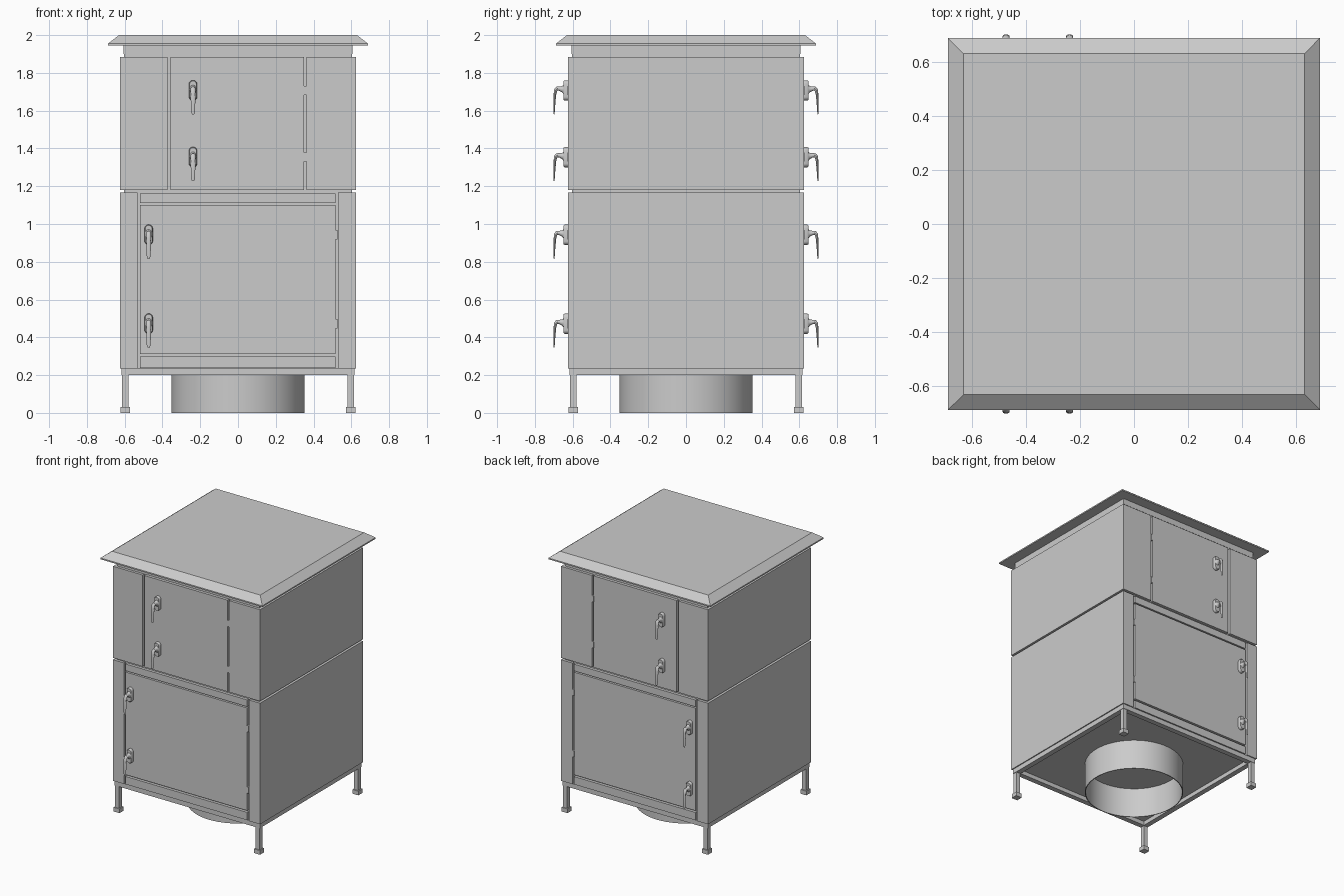
import bpy, bmesh
from math import sin, cos, pi, radians

if "Cube" in bpy.data.objects:
    bpy.data.objects.remove(bpy.data.objects["Cube"])


def finish(name, bm, smooth=False):
    bmesh.ops.recalc_face_normals(bm, faces=bm.faces[:])
    me = bpy.data.meshes.new(name)
    bm.to_mesh(me)
    bm.free()
    ob = bpy.data.objects.new(name, me)
    bpy.context.collection.objects.link(ob)
    if smooth:
        bpy.context.view_layer.objects.active = ob
        ob.select_set(True)
        bpy.ops.object.shade_smooth_by_angle(angle=radians(35))
        ob.select_set(False)
    return ob


def loft(name, rings, smooth=False, closed=False):
    """Skin a list of rings; cap the ends, or join last to first if closed."""
    bm = bmesh.new()
    vs = [[bm.verts.new(p) for p in r] for r in rings]
    n = len(vs[0])
    pairs = list(zip(vs, vs[1:])) + ([(vs[-1], vs[0])] if closed else [])
    for a, b in pairs:
        for i in range(n):
            bm.faces.new((a[i], a[(i + 1) % n], b[(i + 1) % n], b[i]))
    if not closed:
        bm.faces.new(vs[0])
        bm.faces.new(vs[-1])
    return finish(name, bm, smooth)


def prism(name, pts, z0, z1):
    return loft(name, [[(x, y, z) for x, y in pts] for z in (z0, z1)])


def box(name, x0, x1, y0, y1, z0, z1):
    return prism(name, [(x0, y0), (x1, y0), (x1, y1), (x0, y1)], z0, z1)


def square(h, z):
    return [(-h, -h, z), (h, -h, z), (h, h, z), (-h, h, z)]


def circle(r, z, n=64):
    return [(r * cos(2 * pi * i / n), r * sin(2 * pi * i / n), z) for i in range(n)]


O, I = 0.625, 0.605   # outer and inner face of the sheet panels

# Inner carcass, top collar and flared roof
box("inner_carcass", -0.603, 0.603, -0.603, 0.603, 0.232, 1.9)
box("top_collar", -I, I, -I, I, 1.9, 1.946)
loft("roof", [square(0.688, 1.945), square(0.688, 1.955), square(0.63, 2.0)])

# Base frame and round duct collar
loft("base_frame", [square(0.617, 0.2), square(0.617, 0.236),
                    square(0.577, 0.236), square(0.577, 0.2)], closed=True)
loft("duct_collar", [circle(0.352, 0), circle(0.352, 0.234),
                     circle(0.346, 0.234), circle(0.346, 0)], smooth=True, closed=True)

# Legs with feet
for sx in (-1, 1):
    for sy in (-1, 1):
        x, y = 0.597 * sx, 0.597 * sy
        box("leg", x - .017, x + .017, y - .017, y + .017, 0.03, 0.21)
        box("foot", x - .025, x + .025, y - .025, y + .025, 0, 0.032)


# Side panels that wrap around the corners
def side_panel(name, s, ret, z0, z1):
    prof = [(O, -O), (O, O), (ret, O), (ret, I), (I, I), (I, -I), (ret, -I), (ret, -O)]
    prism(name, [(s * x, y) for x, y in prof], z0, z1)


for s, up, low in ((-1, 0.373, 0.533), (1, 0.363, 0.529)):
    side_panel("upper_side_panel", s, up, 1.181, 1.884)
    side_panel("lower_side_panel", s, low, 0.236, 1.166)


# Lever handle: oblong plate, neck and tapered drooping lever
def handle(s, x, z):
    def oblong(w, h, y):
        pts = []
        for i in range(24):
            a = 2 * pi * (i + .5) / 24
            pts.append((x + w * cos(a), s * y, z + w * sin(a) + (h - w) * (1 if sin(a) > 0 else -1)))
        return pts
    loft("handle_plate", [oblong(.022, .054, O), oblong(.022, .054, .642),
                          oblong(.018, .050, .648)], smooth=True)
    # (y, height, tilt, half width, half thickness)
    path = [(.646, .004, 0, .020, .026), (.655, .006, 0, .014, .017),
            (.668, .009, 0, .013, .012), (.682, .010, 20, .013, .011),
            (.690, .002, 55, .013, .009), (.694, -.020, 80, .013, .007),
            (.696, -.060, 88, .012, .005), (.698, -.115, 90, .010, .003),
            (.698, -.127, 90, .005, .002)]
    rings = []
    for y, h, tilt, w, t in path:
        c, d = cos(radians(tilt)), sin(radians(tilt))
        rings.append([(x + w * cos(a), s * (y + t * sin(a) * d), z + h + t * sin(a) * c)
                      for a in (2 * pi * i / 12 for i in range(12))])
    loft("handle_lever", rings, smooth=True)


# Doors, rails, handles and hinges, the same on front and back
for s in (-1, 1):
    y0, y1 = sorted((s * O, s * 0.6))
    box("upper_door", -0.358, 0.349, y0, y1, 1.181, 1.884)
    box("lower_door", -0.519, 0.516, y0, y1, 0.312, 1.100)
    box("lower_top_rail", -0.519, 0.516, y0, y1, 1.110, 1.162)
    box("lower_bottom_rail", -0.519, 0.516, y0, y1, 0.238, 0.298)
    for hx, gx, heights in ((-0.238, 0.354, (1.707, 1.354)), (-0.473, 0.520, (0.943, 0.472))):
        for z in heights:
            handle(s, hx, z)
            h0, h1 = sorted((s * 0.6, s * 0.628))
            box("hinge", gx - .008, gx + .008, h0, h1, z - .024, z + .024)
